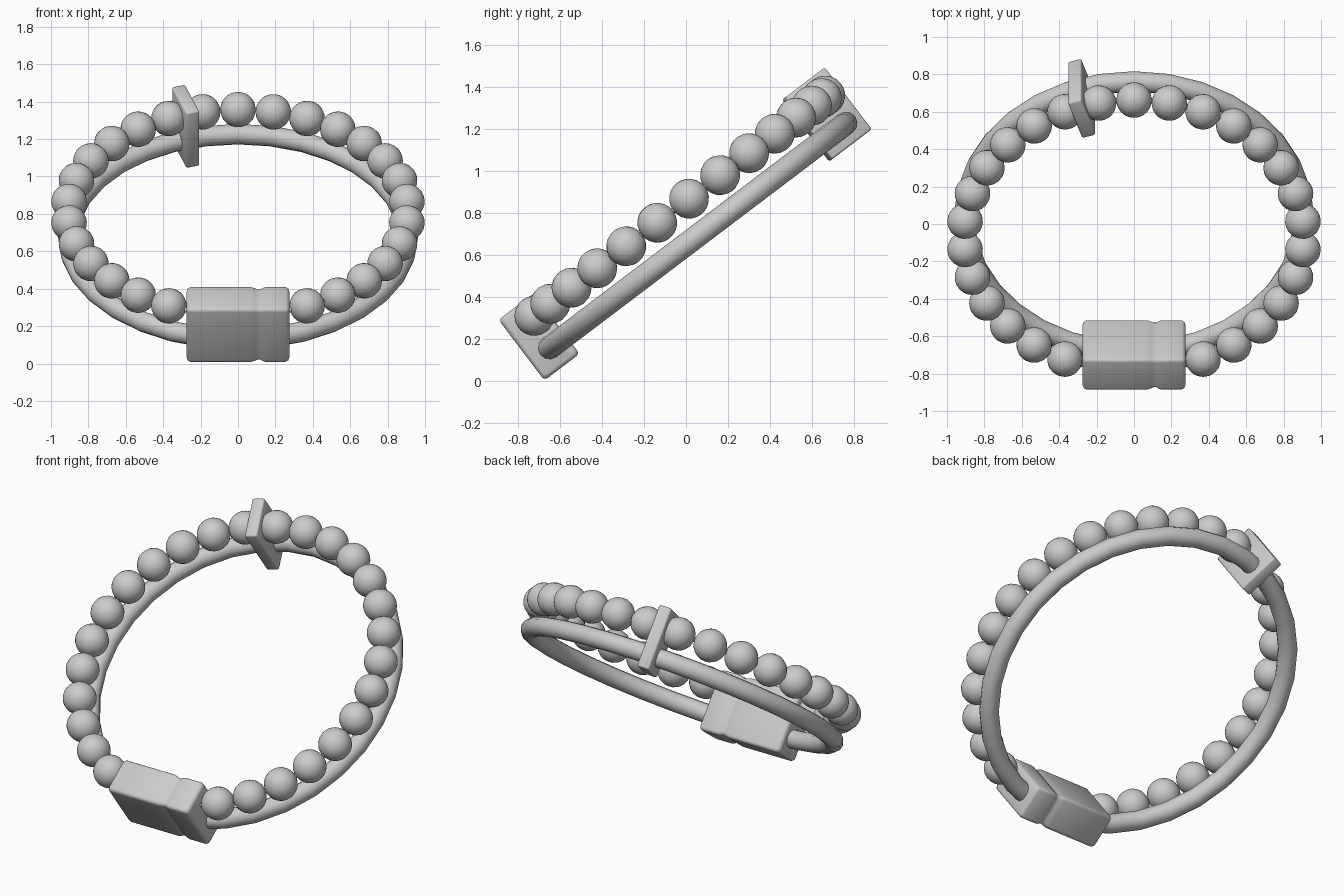
import bpy, bmesh, math
from mathutils import Matrix, Vector

if "Cube" in bpy.data.objects:
    bpy.data.objects.remove(bpy.data.objects["Cube"])

TILT = math.radians(37.15)
R, CU = 0.908, 0.44                 # ring radius, ring centre along the tilted plane
FRAME = Matrix.Rotation(TILT, 4, 'X')   # local x, in-plane y, plane normal z


def finish(name, bm, angle=40):
    bmesh.ops.recalc_face_normals(bm, faces=bm.faces)
    bm.transform(FRAME)
    me = bpy.data.meshes.new(name)
    bm.to_mesh(me)
    bm.free()
    ob = bpy.data.objects.new(name, me)
    bpy.context.collection.objects.link(ob)
    bpy.ops.object.select_all(action='DESELECT')
    ob.select_set(True)
    bpy.context.view_layer.objects.active = ob
    bpy.ops.object.shade_smooth_by_angle(angle=math.radians(angle))
    return ob


def loft(bm, loops, closed):
    rows = [[bm.verts.new(p) for p in l] for l in loops]
    m = len(rows[0])
    for i in range(len(rows) if closed else len(rows) - 1):
        a, b = rows[i], rows[(i + 1) % len(rows)]
        for j in range(m):
            k = (j + 1) % m
            bm.faces.new((a[j], a[k], b[k], b[j]))
    if not closed:
        bm.faces.new(rows[0])
        bm.faces.new(rows[-1])


def ring(name, height, r, major, minor):
    bm = bmesh.new()
    loops = []
    for i in range(major):
        a = math.tau * i / major
        loops.append([])
        for j in range(minor):
            b = math.tau * j / minor
            d = R + r * math.cos(b)
            loops[-1].append((d * math.sin(a), CU + d * math.cos(a), height + r * math.sin(b)))
    loft(bm, loops, True)
    return finish(name, bm, 60)


def place(deg, height):
    # at a ring position, local y points radially outwards
    return (Matrix.Translation((0, CU, height)) @ Matrix.Rotation(math.radians(-deg), 4, 'Z'))


# solid tube ring and the cord through the beads
ring("tube_ring", 0.517, 0.055, 32, 12)
ring("bead_cord", 0.682, 0.014, 60, 8)

# beads, leaving the front free for the clasp
for k in range(-13, 14):
    bm = bmesh.new()
    bmesh.ops.create_uvsphere(bm, u_segments=24, v_segments=12, radius=0.095)
    bm.transform(place(12 * k, 0.682) @ Matrix.Translation((0, R, 0))
                 @ Matrix.Rotation(math.pi / 2, 4, 'X'))
    finish(f"bead_{k + 14:02d}", bm, 60)

# front clasp: rounded rectangle lofted along x with a shallow seam groove
def rounded_rect(x, inset):
    hu, hn, c = 0.105 - inset, 0.181 - inset, 0.02
    pts = []
    for q, (su, sn) in enumerate([(1, 1), (-1, 1), (-1, -1), (1, -1)]):
        for s in range(5):
            a = math.pi / 2 * (q + s / 4)
            pts.append((x, -0.432 + su * (hu - c) + c * math.cos(a),
                        0.589 + sn * (hn - c) + c * math.sin(a)))
    return pts

bm = bmesh.new()
stations = [(-0.275, 0.018), (-0.269, 0.006), (-0.255, 0), (0.07, 0), (0.09, 0.004), (0.105, 0.009),
            (0.12, 0.009), (0.132, 0.003), (0.145, 0), (0.255, 0), (0.269, 0.006), (0.275, 0.018)]
loft(bm, [rounded_rect(x, i) for x, i in stations], False)
finish("clasp", bm, 50)

# divider plate joining tube and beads at the back
bm = bmesh.new()
bmesh.ops.create_cube(bm, size=1)
bmesh.ops.scale(bm, vec=Vector((0.075, 0.25, 0.37)), verts=bm.verts)
bmesh.ops.bevel(bm, geom=bm.edges[:], offset=0.01, segments=2, profile=0.5, affect='EDGES')
bm.transform(place(-18, 0.605) @ Matrix.Translation((0, 0.905, 0)))
finish("divider_plate", bm, 50)
